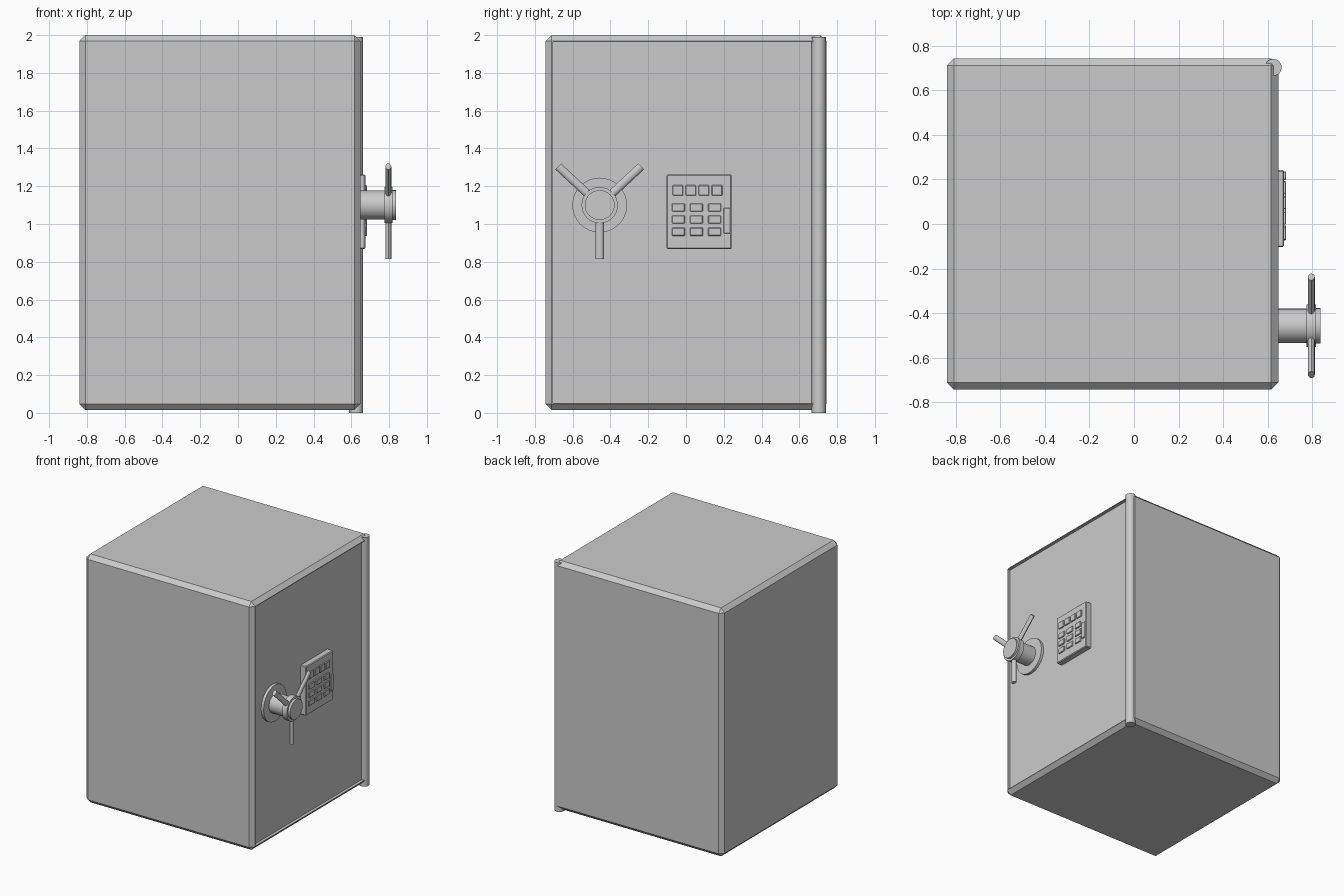
import bpy, bmesh, math
from mathutils import Vector, Matrix

if "Cube" in bpy.data.objects:
    bpy.data.objects.remove(bpy.data.objects["Cube"])


def finish(name, bm, smooth=False):
    bmesh.ops.recalc_face_normals(bm, faces=bm.faces[:])
    me = bpy.data.meshes.new(name)
    bm.to_mesh(me)
    bm.free()
    ob = bpy.data.objects.new(name, me)
    bpy.context.collection.objects.link(ob)
    if smooth:
        bpy.context.view_layer.objects.active = ob
        ob.select_set(True)
        bpy.ops.object.shade_smooth_by_angle(angle=math.radians(35))
        ob.select_set(False)
    return ob


def box_bm(lo, hi, bevel=0.0):
    bm = bmesh.new()
    lo, hi = Vector(lo), Vector(hi)
    bmesh.ops.create_cube(bm, size=1, matrix=Matrix.Translation((lo + hi) / 2)
                          @ Matrix.Diagonal((*(hi - lo), 1)))
    if bevel:
        bmesh.ops.bevel(bm, geom=bm.edges[:], offset=bevel, segments=1,
                        profile=0.5, affect='EDGES')
    return bm


def box(name, lo, hi, bevel=0.0):
    return finish(name, box_bm(lo, hi, bevel))


def rod(name, a, b, r, sides=32, squash_x=1.0):
    a, b = Vector(a), Vector(b)
    rot = (b - a).to_track_quat('Z', 'Y').to_matrix().to_4x4()
    bm = bmesh.new()
    bmesh.ops.create_cone(bm, cap_ends=True, segments=sides, radius1=r, radius2=r,
                          depth=(b - a).length, matrix=rot)
    mid = (a + b) / 2
    for v in bm.verts:
        v.co.x *= squash_x
        v.co += mid
    return finish(name, bm, True)


# Safe body with chamfered edges and a recessed door face on +x
X_DOOR = 0.626
bm = box_bm((-0.84, -0.743, 0.015), (0.648, 0.743, 2.0), 0.032)
bm.normal_update()
front = max(bm.faces, key=lambda f: f.calc_center_median().x)
bmesh.ops.inset_region(bm, faces=[front], thickness=0.008)
rim = bmesh.ops.extrude_discrete_faces(bm, faces=[front])['faces'][0]
for v in rim.verts:
    v.co.x = X_DOOR
finish("safe_body", bm)

# Full-height hinge rod at the back corner of the door
rod("hinge_rod", (0.625, 0.703, 0.0), (0.625, 0.703, 1.99), 0.038, 16)

# Spoked handle: flange, shaft, hub, cap
HY, HZ = -0.457, 1.10
for name, x0, x1, r in (("handle_flange", X_DOOR - 0.005, 0.648, 0.145),
                        ("handle_shaft", 0.63, 0.78, 0.077),
                        ("handle_hub", 0.775, 0.818, 0.096),
                        ("handle_cap", 0.81, 0.836, 0.079)):
    rod(name, (x0, HY, HZ), (x1, HY, HZ), r)

# Three handle arms
for i, (deg, length) in enumerate(((43, 0.30), (137, 0.30), (270, 0.285))):
    d = Vector((0, math.cos(math.radians(deg)), math.sin(math.radians(deg))))
    c = Vector((0.796, HY, HZ))
    rod(f"handle_arm_{i + 1}", c + d * 0.05, c + d * length, 0.022, 12, 0.7)

# Keypad housing
box("keypad_housing", (X_DOOR - 0.005, -0.104, 0.868), (0.674, 0.242, 1.262), 0.006)


def key(name, y, z, w, h):
    box(name, (0.668, y - w / 2, z - h / 2), (0.683, y + w / 2, z + h / 2), 0.003)


# Upper row of four keys, number grid of three by three, and side latch
for i in range(4):
    key(f"function_key_{i + 1}", -0.043 + i * 0.069, 1.178, 0.056, 0.055)
for r in range(3):
    for c in range(3):
        key(f"number_key_{r * 3 + c + 1}", -0.04 + c * 0.0955, 1.088 - r * 0.0645, 0.067, 0.043)
key("keypad_latch", 0.217, 1.018, 0.038, 0.135)
